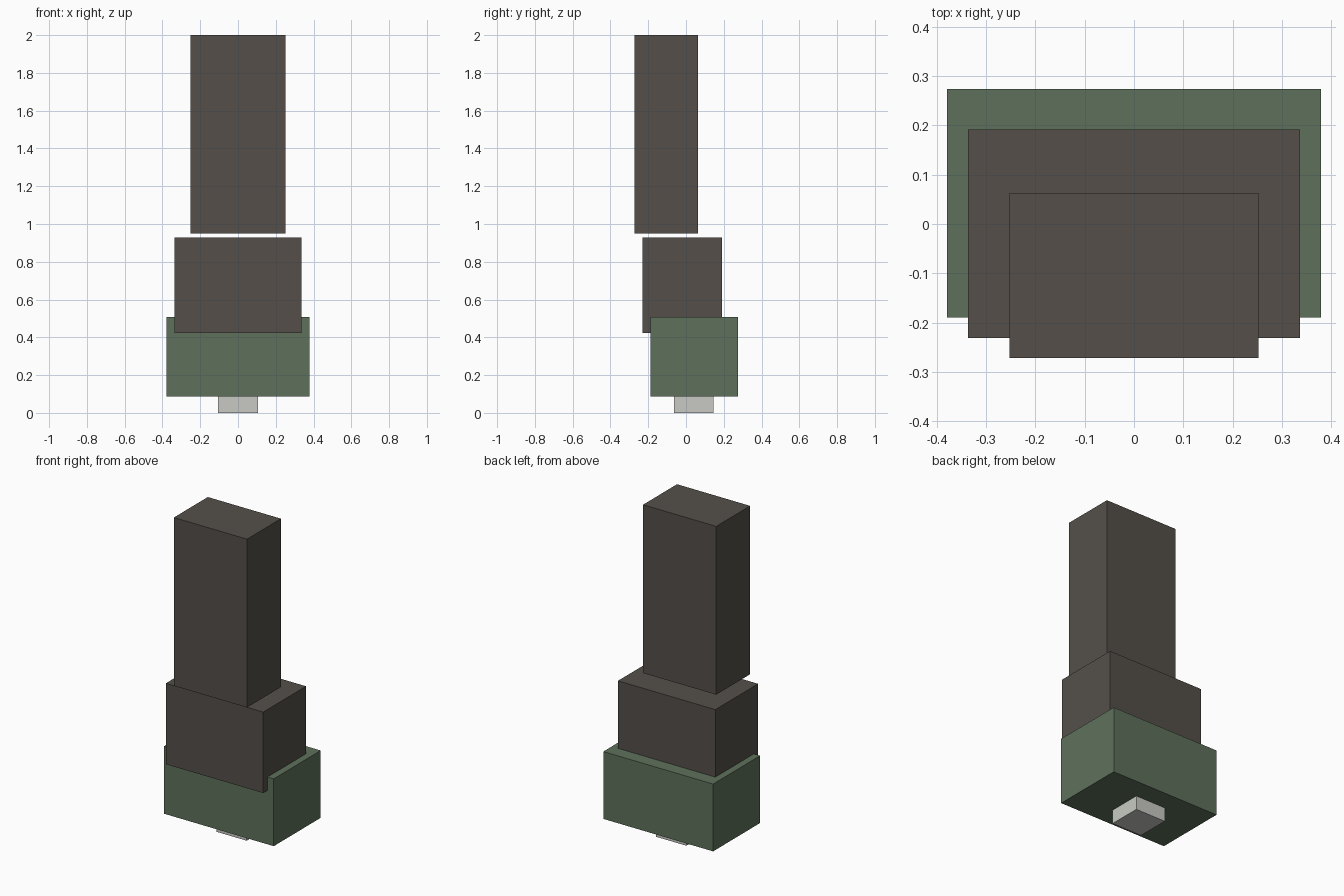
import bpy

if "Cube" in bpy.data.objects:
    bpy.data.objects.remove(bpy.data.objects["Cube"], do_unlink=True)


def make_material(name, rgb):
    mat = bpy.data.materials.new(name)
    mat.use_nodes = True
    mat.diffuse_color = (*rgb, 1)
    bsdf = next(n for n in mat.node_tree.nodes if n.type == "BSDF_PRINCIPLED")
    bsdf.inputs["Base Color"].default_value = (*rgb, 1)
    return mat


def make_box(name, half_width, y_range, z_range, mat):
    """Box centred on x = 0, with its extents baked into the mesh."""
    (y0, y1), (z0, z1) = y_range, z_range
    bpy.ops.mesh.primitive_cube_add(size=1, location=(0, (y0 + y1) / 2, (z0 + z1) / 2))
    box = bpy.context.object
    box.name = box.data.name = name
    box.scale = (2 * half_width, y1 - y0, z1 - z0)
    bpy.ops.object.transform_apply(location=False, rotation=False, scale=True)
    box.data.materials.append(mat)
    return box


dark = make_material("dark brown grey", (0.089, 0.078, 0.067))
green = make_material("muted green", (0.112, 0.165, 0.105))
pale = make_material("pale grey", (0.578, 0.591, 0.546))

# Small foot, set slightly into the base block
make_box("foot_peg", 0.105, (-0.064, 0.146), (0, 0.1), pale)
# Green base block
make_box("base_block", 0.379, (-0.189, 0.274), (0.087, 0.507), green)
# Middle block, sunk into the base and overhanging its front
make_box("middle_block", 0.336, (-0.231, 0.191), (0.423, 0.928), dark)
# Tall upper block, floating just above the middle one
make_box("upper_block", 0.2525, (-0.272, 0.063), (0.95, 2.0), dark)
